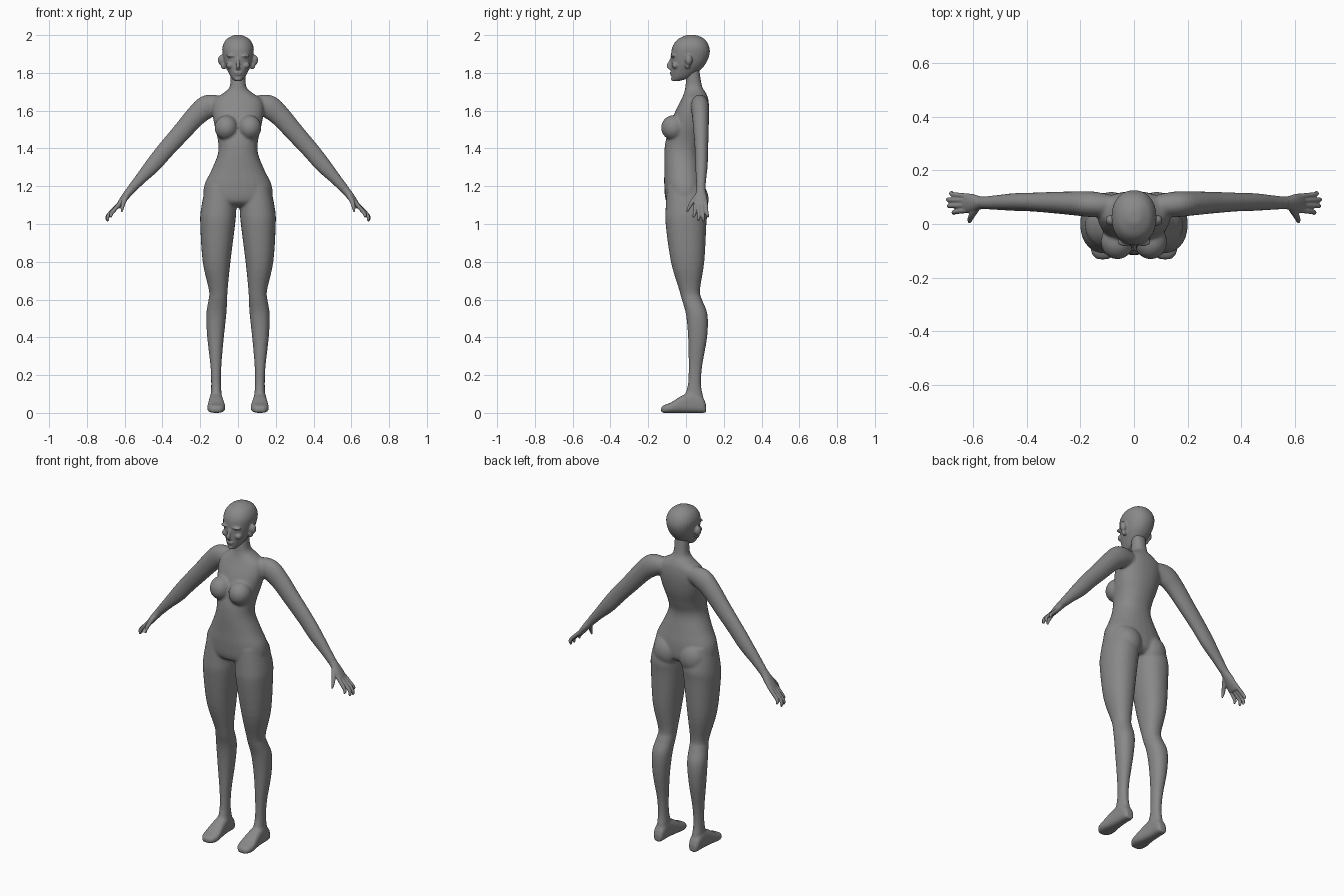
import bpy
import bmesh
from math import cos, sin, tau
from mathutils import Vector, Matrix

cube = bpy.data.objects.get("Cube")
if cube:
    bpy.data.objects.remove(cube, do_unlink=True)

SIDES = 28
BOTH = (1, -1)

skin = bpy.data.materials.new("plain grey")
skin.use_nodes = True
grey = (0.25, 0.25, 0.25, 1)
skin.diffuse_color = grey
skin.node_tree.nodes["Principled BSDF"].inputs["Base Color"].default_value = grey


def spline(rows, steps=4):
    """Pass a smooth curve through rows of numbers."""
    rows = [Vector(row) for row in rows]
    result = []
    for i in range(len(rows) - 1):
        before, start = rows[max(i - 1, 0)], rows[i]
        end, after = rows[i + 1], rows[min(i + 2, len(rows) - 1)]
        for k in range(steps):
            t = k / steps
            bend = 2 * before - 5 * start + 4 * end - after
            twist = 3 * start - before - 3 * end + after
            result.append((2 * start + (end - before) * t + bend * t * t + twist * t ** 3) / 2)
    result.append(rows[-1])
    return result


def skin_rings(bm, rings, side):
    """Join rings of points into a closed shell, mirrored when side is -1."""
    loops = [[bm.verts.new((p.x * side, p.y, p.z)) for p in ring] for ring in rings]
    for low, high in zip(loops, loops[1:]):
        for i in range(SIDES):
            j = (i + 1) % SIDES
            bm.faces.new((low[i], low[j], high[j], high[i]))
    bm.faces.new(loops[0][::-1])
    bm.faces.new(loops[-1])


def oval(centre, u, v, power):
    points = []
    for i in range(SIDES):
        c, s = cos(tau * i / SIDES), sin(tau * i / SIDES)
        c = abs(c) ** (2 / power) * (1 if c > 0 else -1)
        s = abs(s) ** (2 / power) * (1 if s > 0 else -1)
        points.append(centre + u * c + v * s)
    return points


def loft(bm, axis, rows, side=1, power=2.2):
    """Rows hold a position on the axis, then the extents on the other two axes."""
    rings = []
    for at, x0, x1, w0, w1 in spline(rows):
        x, w = (x0 + x1) / 2, (w0 + w1) / 2
        across = Vector(((x1 - x0) / 2, 0, 0))
        if axis == "z":
            rings.append(oval(Vector((x, w, at)), across, Vector((0, (w1 - w0) / 2, 0)), power))
        else:
            rings.append(oval(Vector((x, at, w)), across, Vector((0, 0, (w1 - w0) / 2)), power))
    skin_rings(bm, rings, side)


def limb(bm, rows, side=1):
    """Rows hold a point, the radius in the arm's plane and the radius along y."""
    rows = spline(rows)
    rings = []
    for i, row in enumerate(rows):
        ahead, behind = rows[min(i + 1, len(rows) - 1)], rows[max(i - 1, 0)]
        along = Vector(ahead[:3]) - Vector(behind[:3])
        u = Vector((0, 1, 0)).cross(along).normalized()
        v = along.cross(u).normalized()
        rings.append(oval(Vector(row[:3]), u * row[3], v * row[4], 2))
    skin_rings(bm, rings, side)


def ball(bm, centre, radii, side=1):
    place = Matrix.Translation((centre[0] * side, centre[1], centre[2]))
    bmesh.ops.create_uvsphere(bm, u_segments=24, v_segments=16, radius=1,
                              matrix=place @ Matrix.Diagonal((*radii, 1)))


def finish(name, bm, voxel, rounds):
    """Fuse the overlapping shells into one smooth surface."""
    bmesh.ops.recalc_face_normals(bm, faces=bm.faces)
    mesh = bpy.data.meshes.new(name)
    bm.to_mesh(mesh)
    bm.free()
    mesh.materials.append(skin)
    mesh.shade_smooth()
    obj = bpy.data.objects.new(name, mesh)
    bpy.context.collection.objects.link(obj)
    fuse = obj.modifiers.new("fuse", "REMESH")
    fuse.mode = "VOXEL"
    fuse.voxel_size = voxel
    fuse.use_smooth_shade = True
    relax = obj.modifiers.new("relax", "SMOOTH")
    relax.factor = 0.5
    relax.iterations = rounds


# Torso and neck
body = bmesh.new()
torso = [(1.09, .06, -.06, .07), (1.12, .17, -.105, .1), (1.2, .18, -.115, .1),
         (1.28, .143, -.115, .085), (1.37, .107, -.115, .07), (1.44, .106, -.108, .088),
         (1.52, .124, -.085, .112), (1.6, .137, -.055, .122), (1.66, .125, -.025, .118),
         (1.695, .075, -.01, .105), (1.73, .043, -.003, .085), (1.82, .04, .005, .07)]
loft(body, "z", [(z, -w, w, front, back) for z, w, front, back in torso])

for side in BOTH:
    # Chest and seat
    ball(body, (.062, -.066, 1.51), (.062, .066, .066), side)
    ball(body, (.085, .05, 1.13), (.08, .07, .09), side)

    # Legs
    loft(body, "z", [(1.2, .01, .172, -.1, .09), (1.08, .009, .196, -.108, .113),
                     (1, .015, .2, -.108, .108), (.8, .04, .187, -.08, .097),
                     (.65, .055, .154, -.036, .074), (.6, .057, .156, -.022, .085),
                     (.52, .062, .168, 0, .114), (.4, .075, .163, .011, .112),
                     (.25, .088, .146, .014, .086), (.15, .09, .142, .01, .08),
                     (.08, .085, .145, -.01, .092), (.03, .085, .145, -.01, .095)], side)

    # Feet
    loft(body, "y", [(.107, .095, .135, 0, .04), (.09, .085, .147, 0, .08),
                     (.04, .082, .151, 0, .11), (-.02, .075, .156, 0, .092),
                     (-.08, .067, .163, 0, .055), (-.115, .076, .156, 0, .042),
                     (-.132, .095, .138, 0, .03)], side, 2.8)

    # Arms
    limb(body, [(.09, .07, 1.635, .045, .04), (.16, .074, 1.622, .062, .048),
                (.22, .077, 1.575, .056, .045), (.3, .08, 1.485, .05, .04),
                (.385, .082, 1.39, .046, .035), (.45, .082, 1.312, .042, .033),
                (.52, .08, 1.235, .03, .027), (.568, .079, 1.18, .024, .023)], side)
finish("body", body, .007, 6)

# Head
head = bmesh.new()
skull = [(1.757, .018, -.07, -.035), (1.775, .036, -.076, .02), (1.81, .055, -.079, .07),
         (1.85, .072, -.079, .105), (1.9, .082, -.079, .125), (1.94, .082, -.071, .122),
         (1.975, .064, -.047, .102), (1.995, .034, -.01, .068), (2.001, .015, .01, .045)]
loft(head, "z", [(z, -w, w, front, back) for z, w, front, back in skull])

# Nose, lips and chin
limb(head, [(0, -.077, 1.88, .007, .005), (0, -.086, 1.855, .009, .008),
            (0, -.094, 1.836, .011, .009), (0, -.08, 1.822, .012, .008)])
ball(head, (0, -.077, 1.801), (.022, .009, .005))
ball(head, (0, -.075, 1.791), (.018, .009, .005))
ball(head, (0, -.066, 1.768), (.018, .014, .012))
for side in BOTH:
    # Brows, cheeks and ears
    ball(head, (.035, -.067, 1.89), (.028, .016, .008), side)
    ball(head, (.042, -.056, 1.84), (.02, .02, .018), side)
    ball(head, (.086, .014, 1.868), (.02, .02, .028), side)
    ball(head, (.076, .008, 1.842), (.016, .014, .024), side)
finish("head", head, .0045, 3)

# Hands: knuckle y, tip y, tip x and tip height of each finger
fingers = [(.051, .04, .672, 1.035), (.07, .066, .689, 1.016),
           (.088, .092, .692, 1.014), (.104, .117, .681, 1.035)]
for name, side in zip(("left_hand", "right_hand"), BOTH):
    hand = bmesh.new()
    limb(hand, [(.545, .08, 1.206, .024, .023), (.573, .079, 1.174, .022, .024),
                (.602, .078, 1.138, .019, .034), (.63, .078, 1.1, .014, .036),
                (.64, .078, 1.085, .009, .03)], side)
    for knuckle, tip, x, z in fingers:
        limb(hand, [(.622, knuckle, 1.112, .011, .01),
                    (.03 + x * .95, (knuckle + tip) / 2, z * .5 + .54, .01, .009),
                    (x, tip, z + .006, .007, .007), (x + .002, tip, z, .003, .003)], side)
    limb(hand, [(.583, .068, 1.16, .014, .014), (.601, .04, 1.126, .013, .012),
                (.612, .018, 1.092, .01, .009), (.614, .006, 1.064, .005, .005)], side)
    finish(name, hand, .0035, 2)
